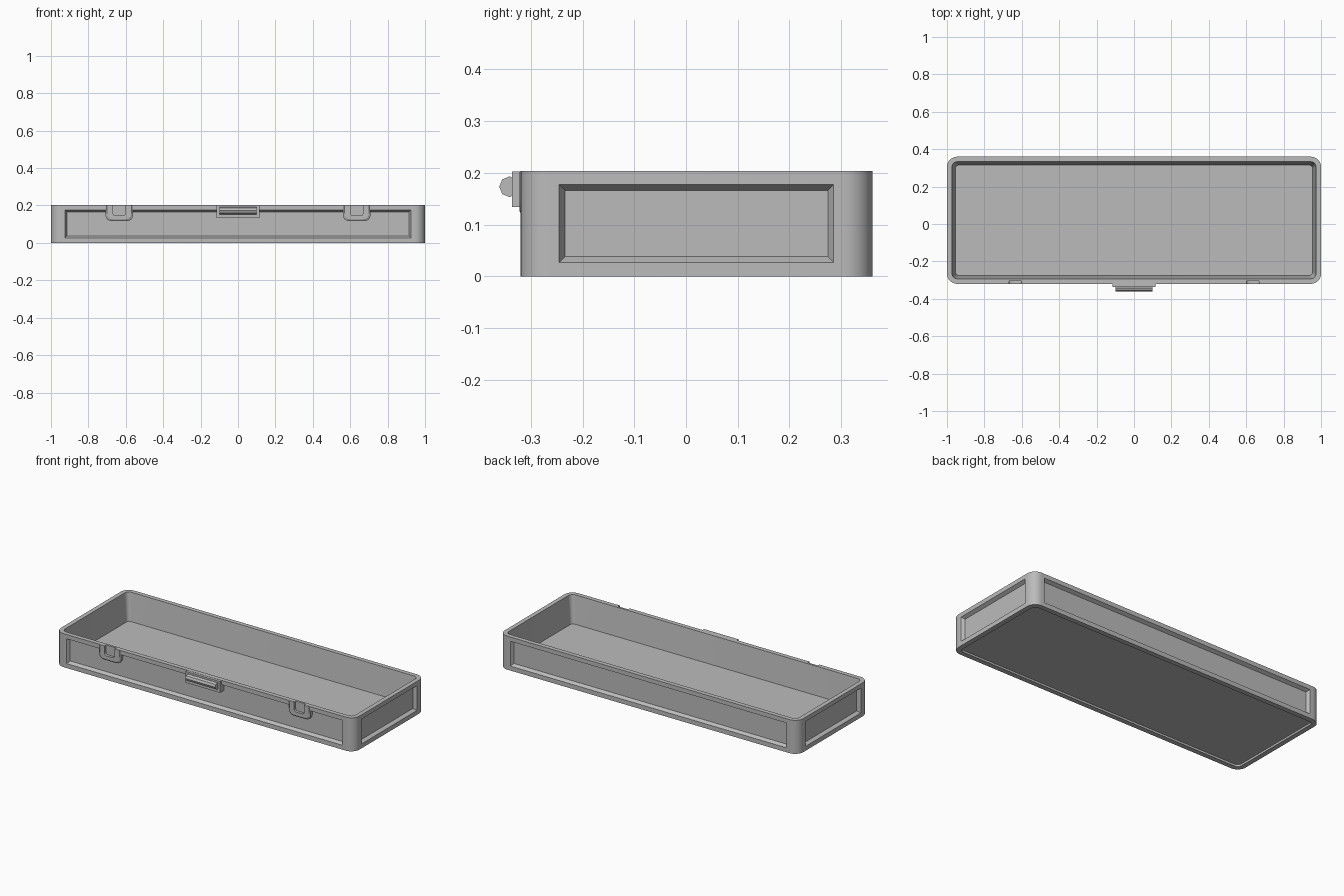
import bpy, bmesh
from math import sin, cos, pi, radians

cube = bpy.data.objects.get("Cube")
if cube:
    bpy.data.objects.remove(cube, do_unlink=True)

grey = bpy.data.materials.new("plain grey")
grey.use_nodes = True
grey.diffuse_color = (0.5, 0.5, 0.5, 1)
grey.node_tree.nodes["Principled BSDF"].inputs["Base Color"].default_value = (0.5, 0.5, 0.5, 1)

CX, CY = 1.0, 0.34          # half sizes of the tray
MID, TOP = 0.02, 0.203      # tray centre in y, rim height
FRONT = MID - CY


def loft(name, rings):
    """Skin a stack of equal-length rings and cap both ends."""
    bm = bmesh.new()
    loops = [[bm.verts.new(p) for p in ring] for ring in rings]
    for a, b in zip(loops, loops[1:]):
        for i in range(len(a)):
            j = (i + 1) % len(a)
            bm.faces.new((a[i], a[j], b[j], b[i]))
    bm.faces.new(loops[0][::-1])
    bm.faces.new(loops[-1])
    bmesh.ops.recalc_face_normals(bm, faces=bm.faces)
    mesh = bpy.data.meshes.new(name)
    bm.to_mesh(mesh)
    bm.free()
    mesh.materials.append(grey)
    obj = bpy.data.objects.new(name, mesh)
    bpy.context.collection.objects.link(obj)
    return obj


def rounded(hx, hy, r, steps=8):
    """Rounded rectangle outline around the origin."""
    pts = []
    for k, (sx, sy) in enumerate([(1, 1), (-1, 1), (-1, -1), (1, -1)]):
        for i in range(steps + 1):
            a = (k + i / steps) * pi / 2
            pts.append((sx * (hx - r) + r * cos(a), sy * (hy - r) + r * sin(a)))
    return pts


def tray_ring(inset, z):
    outline = rounded(CX - inset, CY - inset, max(0.055 - inset, 0.02))
    return [(x, y + MID, z) for x, y in outline]


def upright(outline, x, y, z):
    """Stand an outline up so that it faces the front."""
    return [(x + u, y, z + v) for u, v in outline]


def select_only(obj):
    bpy.ops.object.select_all(action='DESELECT')
    obj.select_set(True)
    bpy.context.view_layer.objects.active = obj


def cut(target, cutter):
    select_only(target)
    mod = target.modifiers.new("cut", 'BOOLEAN')
    mod.operation = 'DIFFERENCE'
    mod.solver = 'EXACT'
    mod.object = cutter
    bpy.ops.object.modifier_apply(modifier=mod.name)


def smooth(obj):
    select_only(obj)
    bpy.ops.object.shade_smooth_by_angle(angle=radians(25))


def discard(obj):
    bpy.data.objects.remove(obj, do_unlink=True)


# Tray: recessed underside, outer wall, rim, sloping inner wall, floor
tray = loft("tray", [tray_ring(*p) for p in [
    (0.03, 0.012), (0.03, 0), (0, 0), (0, TOP), (0.027, TOP), (0.045, 0.035)]])

# Sunken panels with bevelled borders on all four sides
DEPTH, BEVEL = 0.02, 0.011
CORNERS = [(-1, -1), (1, -1), (1, 1), (-1, 1)]
PANEL_Z, PANEL_H = 0.102, 0.075


def panel_ring(axis, sign, half, out):
    """Border of a panel cutter, 'out' from the wall (negative is inside)."""
    grow = BEVEL * out / DEPTH
    ring = []
    for u, v in CORNERS:
        along, z = u * (half + grow), PANEL_Z + v * (PANEL_H + grow)
        if axis == 'x':
            ring.append((sign * (CX + out), MID + along, z))
        else:
            ring.append((along, MID + sign * (CY + out), z))
    return ring


for axis, half in (('x', 0.265), ('y', 0.925)):
    for sign in (-1, 1):
        cutter = loft("panel_cutter", [panel_ring(axis, sign, half, o) for o in (-DEPTH, 0.01)])
        cut(tray, cutter)
        discard(cutter)

# Catch pads on the front, each with a rounded channel open at the rim
for side, sx in (("right", -1), ("left", 1)):
    x = sx * 0.635


    def tongue(half, low, high, r):
        pts = rounded(half, (high - low) / 2, r, 4)
        mid = (high + low) / 2
        # square off the upper corners
        return [(half if u > 0 else -half, high) if v > 0 else (u, v + mid) for u, v in pts]


    def pad_ring(half, low, y):
        outline = tongue(half, low, TOP - 0.001, 0.03)
        n = len(outline)
        clean = [p for i, p in enumerate(outline) if p != outline[i - 1]]
        return upright(clean, x, y, 0)


    pad = loft(side + "_catch_pad", [
        pad_ring(0.073, 0.117, FRONT + 0.025),
        pad_ring(0.073, 0.117, FRONT + 0.004),
        pad_ring(0.065, 0.126, FRONT - 0.002)])
    channel_outline = rounded(0.034, 0.06, 0.014, 4)
    channel = loft("channel_cutter", [
        upright(channel_outline, x, y, 0.206) for y in (FRONT - 0.03, FRONT + 0.014)])
    cut(tray, channel)
    cut(pad, channel)
    discard(channel)
    smooth(pad)

smooth(tray)

# Clasp plate in the middle of the front
plate_outline = [(u * 0.115, v * 0.034) for u, v in CORNERS]
loft("clasp_plate", [upright(plate_outline, 0, y, 0.168)
                     for y in (FRONT + 0.022, FRONT - 0.016)])

# Eight-sided grip bar along the plate
bar = [(-0.341 + 0.02 * cos(a), 0.173 + 0.02 * sin(a))
       for a in (pi * i / 4 for i in range(8))]
loft("clasp_grip", [[(x, y, z) for y, z in bar] for x in (-0.1, 0.1)])
